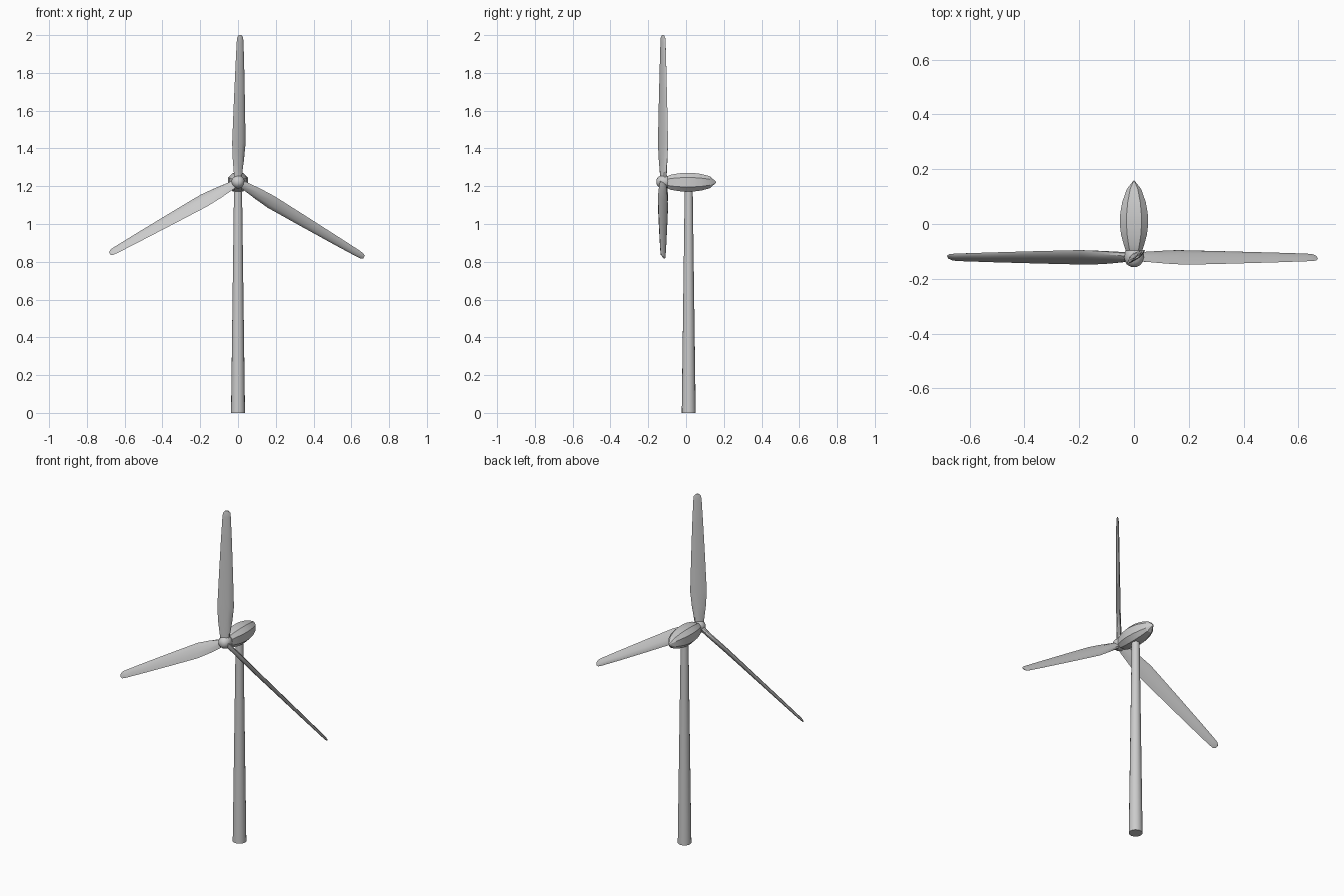
import bpy, bmesh
from math import sin, cos, pi, radians
from mathutils import Matrix, Vector

if "Cube" in bpy.data.objects:
    bpy.data.objects.remove(bpy.data.objects["Cube"])

HUB = Vector((0, -0.122, 1.223))


def loft(name, rings, smooth=None):
    """Skin a list of equal-length point rings and cap both ends."""
    bm = bmesh.new()
    rows = [[bm.verts.new(p) for p in ring] for ring in rings]
    n = len(rows[0])
    for a, b in zip(rows, rows[1:]):
        for i in range(n):
            j = (i + 1) % n
            bm.faces.new((a[i], a[j], b[j], b[i]))
    bm.faces.new(rows[0])
    bm.faces.new(rows[-1])
    bmesh.ops.remove_doubles(bm, verts=bm.verts, dist=1e-5)
    bmesh.ops.recalc_face_normals(bm, faces=bm.faces)
    me = bpy.data.meshes.new(name)
    bm.to_mesh(me)
    bm.free()
    ob = bpy.data.objects.new(name, me)
    bpy.context.collection.objects.link(ob)
    if smooth:
        bpy.context.view_layer.objects.active = ob
        ob.select_set(True)
        bpy.ops.object.shade_smooth_by_angle(angle=radians(smooth))
        ob.select_set(False)
    return ob


def circle_y(y, r, z, n):
    return [(r * cos(2 * pi * i / n), y, z + r * sin(2 * pi * i / n)) for i in range(n)]


# Tapered tower
loft("tower", [[(r * cos(pi * i / 8), 0.014 + r * sin(pi * i / 8), z) for i in range(16)]
               for z, r in ((0, 0.037), (1.2, 0.021))], 30)

# Eight-sided nacelle: y, half width, half height
octagon = [(1, .5), (.53, 1), (-.53, 1), (-1, .5), (-1, -.5), (-.53, -1), (.53, -1), (1, -.5)]
sections = [(-.097, .030, .033), (-.08, .036, .040), (-.04, .047, .047), (0, .052, .05),
            (.04, .050, .049), (.08, .043, .044), (.128, .026, .031), (.158, .002, .003)]
loft("nacelle", [[(u * w, y, 1.221 + v * h) for u, v in octagon] for y, w, h in sections], 20)

# Rounded rotor hub
hub = [(-.157, .010), (-.151, .022), (-.138, .032), (-.122, .036), (-.106, .034), (-.09, .028)]
loft("hub", [circle_y(y, r, HUB.z, 12) for y, r in hub], 35)

# Blade stations: radius, trailing x, leading x, half thickness
stations = [(.01, -.018, .018, .014), (.045, -.022, .022, .013), (.12, -.028, .032, .011),
            (.205, -.031, .040, .009), (.40, -.023, .037, .008), (.60, -.014, .033, .007),
            (.74, -.007, .029, .006), (.765, -.004, .027, .005), (.777, .003, .019, .003)]
lens = [(-1, 0), (-.45, .75), (.3, 1), (.8, .65), (1, 0), (.8, -.65), (.3, -1), (-.45, -.75)]
pitch = radians(37)


def blade_ring(r, x0, x1, t):
    mid, half = (x0 + x1) / 2, (x1 - x0) / 2 / cos(pitch)
    ring = []
    for u, v in lens:
        c, d = u * half, v * t
        ring.append((mid + c * cos(pitch) - d * sin(pitch), c * sin(pitch) + d * cos(pitch), r))
    return ring


# Three pitched blades around the rotor axis
for k in range(3):
    blade = loft(f"blade_{k + 1}", [blade_ring(*s) for s in stations], 30)
    blade.data.transform(Matrix.Translation(HUB) @ Matrix.Rotation(k * 2 * pi / 3, 4, 'Y'))
